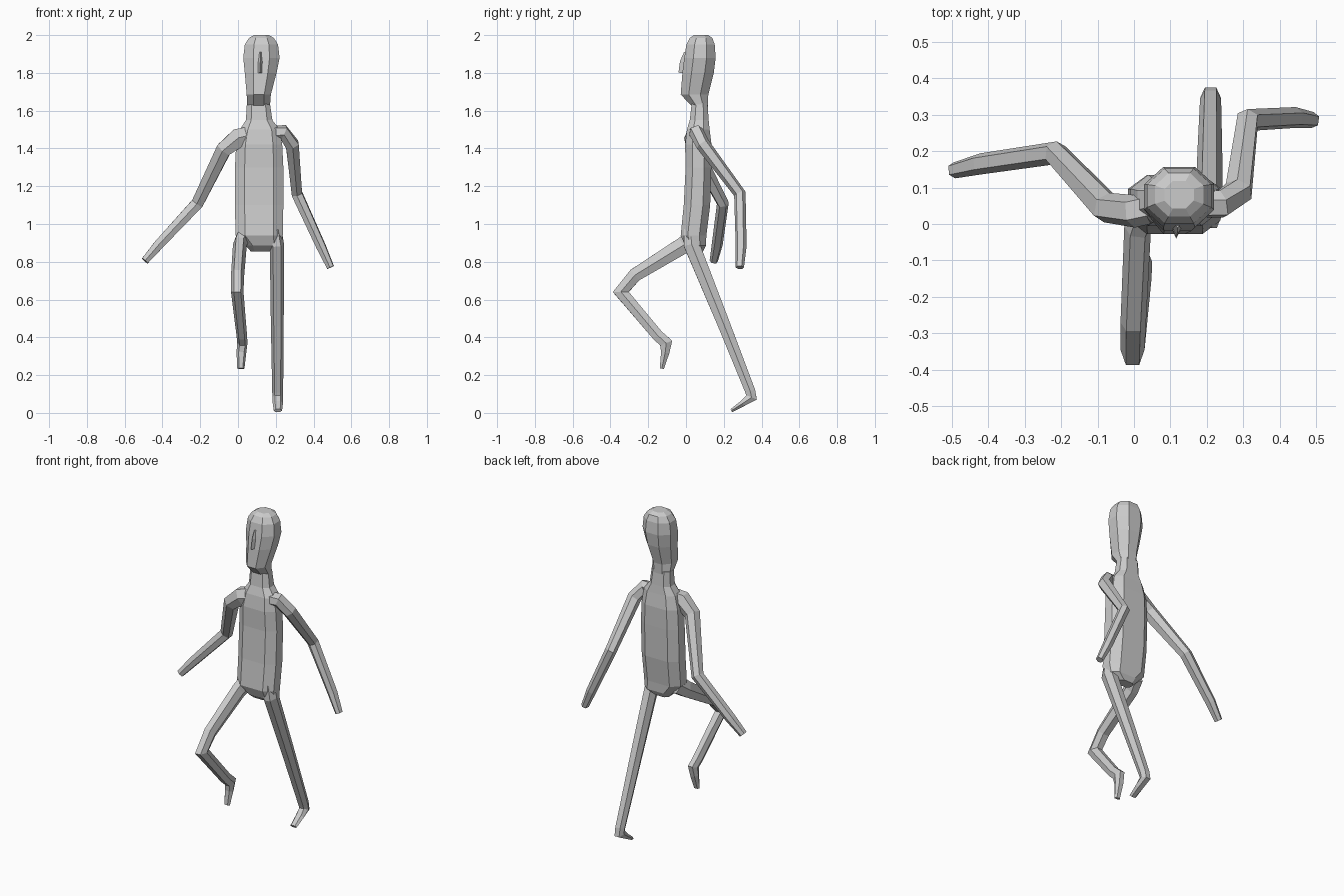
import bpy, bmesh, math
from mathutils import Vector

# Unit cross-sections
HEX = [(1, 0), (.55, 1), (-.55, 1), (-1, 0), (-.55, -1), (.55, -1)]
OCT = [(1, .42), (.45, 1), (-.45, 1), (-1, .42), (-1, -.42), (-.45, -1), (.45, -1), (1, -.42)]
SLAB = [(1, .45), (.6, 1), (-.6, 1), (-1, .45), (-1, -.45), (-.6, -1), (.6, -1), (1, -.45)]


def skin(name, rings):
    """Bridge successive rings of points and cap both ends."""
    bm = bmesh.new()
    loops = [[bm.verts.new(p) for p in r] for r in rings]
    n = len(loops[0])
    for a, b in zip(loops, loops[1:]):
        for i in range(n):
            j = (i + 1) % n
            bm.faces.new((a[i], a[j], b[j], b[i]))
    bm.faces.new(loops[0])
    bm.faces.new(loops[-1])
    bmesh.ops.recalc_face_normals(bm, faces=bm.faces)
    me = bpy.data.meshes.new(name)
    bm.to_mesh(me)
    bm.free()
    ob = bpy.data.objects.new(name, me)
    bpy.context.collection.objects.link(ob)
    return ob


def stack(name, shape, levels):
    """Horizontal sections: (z, centre x, centre y, half width, half depth)."""
    return skin(name, [[(x + hx * u, y + hy * v, z) for u, v in shape]
                       for z, x, y, hx, hy in levels])


def limb(name, path, ref=(1, 0, 0), shape=HEX):
    """Sections across a bent path: (x, y, z, half width along ref, half depth)."""
    pts = [Vector(p[:3]) for p in path]
    rings = []
    for i, (p, s) in enumerate(zip(pts, path)):
        t = Vector()
        if i > 0:
            t += (p - pts[i - 1]).normalized()
        if i < len(pts) - 1:
            t += (pts[i + 1] - p).normalized()
        t.normalize()
        u = Vector(ref)
        u = (u - t * u.dot(t)).normalized()
        v = t.cross(u)
        rings.append([p + u * (a * s[3]) + v * (b * s[4]) for a, b in shape])
    return skin(name, rings)


# Torso and neck
stack("torso", SLAB, [
    (.855, .118, .06, .05, .03), (.885, .135, .05, .095, .055), (.94, .112, .04, .125, .068),
    (1.1, .112, .058, .128, .07), (1.3, .112, .066, .128, .068), (1.42, .112, .065, .122, .07),
    (1.5, .115, .065, .105, .06), (1.55, .112, .07, .07, .05), (1.64, .108, .072, .061, .042)])

# Head
stack("head", OCT, [
    (1.62, .109, .075, .06, .04), (1.685, .11, .045, .064, .073), (1.8, .12, .064, .084, .083),
    (1.88, .124, .074, .096, .083), (1.95, .124, .077, .088, .075), (1.985, .124, .08, .066, .06),
    (2.0, .124, .08, .04, .038)])

# Nose
limb("nose", [(.12, -.004, 1.91, .01, .006), (.118, -.018, 1.86, .015, .014),
              (.116, -.022, 1.80, .017, .018)], shape=[(1, -1), (0, 1), (-1, -1)][::-1]).data
bpy.data.objects["nose"].data.update()

# Arms
limb("right_arm", [(.08, .055, 1.475, .045, .045), (.0, .035, 1.455, .045, .05),
                   (-.075, .045, 1.395, .042, .04), (-.215, .195, 1.11, .032, .032),
                   (-.42, .165, .89, .029, .026), (-.493, .147, .805, .022, .02)], (0, 1, 0))
limb("left_arm", [(.15, .055, 1.475, .04, .04), (.24, .055, 1.485, .04, .036),
                  (.287, .09, 1.42, .038, .035), (.312, .285, 1.16, .032, .028),
                  (.44, .292, .88, .029, .024), (.49, .285, .77, .022, .018)], (0, 1, .3))

# Supporting leg and foot
limb("left_leg", [(.19, .025, .97, .04, .035), (.206, .03, .89, .038, .042),
                  (.208, .2, .47, .034, .033), (.21, .34, .115, .029, .027),
                  (.21, .347, .082, .028, .03), (.211, .3, .05, .027, .016),
                  (.211, .24, .012, .022, .009)])

# Raised leg and foot
limb("right_leg", [(.03, .05, .935, .04, .05), (.01, -.01, .89, .037, .045),
                   (-.002, -.27, .73, .035, .036), (-.004, -.345, .64, .033, .042),
                   (.02, -.15, .41, .028, .03), (.023, -.105, .37, .027, .034),
                   (.018, -.11, .32, .026, .022), (.015, -.128, .235, .019, .011)])
